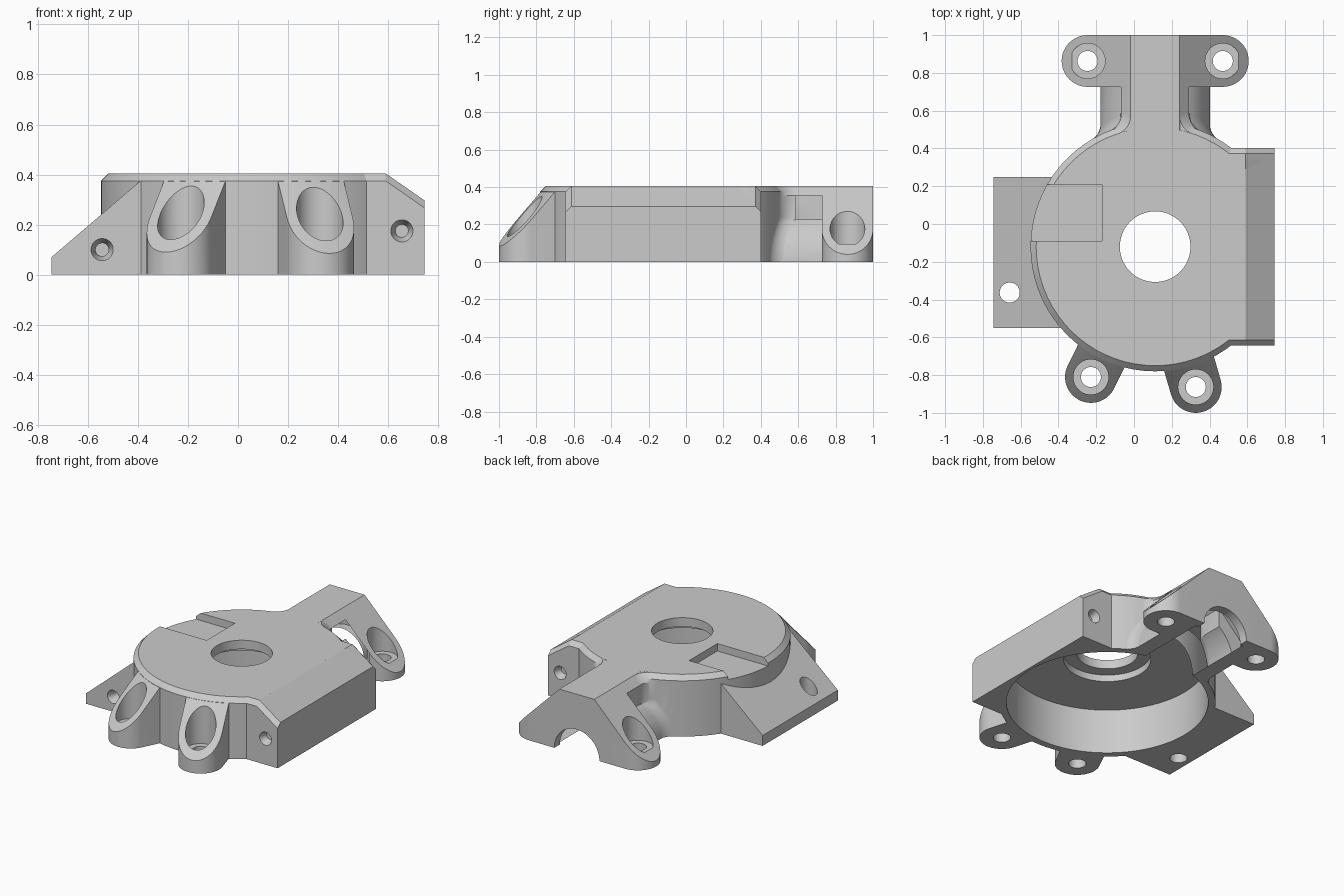
import bpy, bmesh, math
from mathutils import Vector, Matrix

if "Cube" in bpy.data.objects:
    bpy.data.objects.remove(bpy.data.objects["Cube"])

GREY = (0.6, 0.6, 0.6, 1)
grey = bpy.data.materials.new("machined grey")
grey.use_nodes = True
grey.diffuse_color = GREY
grey.node_tree.nodes["Principled BSDF"].inputs["Base Color"].default_value = GREY

CX, CY, TOP, R = 0.112, -0.12, 0.405, 0.66
RIM = TOP - 0.03
SEG = 72


def make(name, bm):
    bmesh.ops.recalc_face_normals(bm, faces=bm.faces)
    me = bpy.data.meshes.new(name)
    bm.to_mesh(me)
    bm.free()
    me.materials.append(grey)
    ob = bpy.data.objects.new(name, me)
    bpy.context.collection.objects.link(ob)
    return ob


def hull(name, pts):
    """Convex solid around a set of points."""
    bm = bmesh.new()
    for p in pts:
        bm.verts.new(p)
    out = bmesh.ops.convex_hull(bm, input=bm.verts)
    inside = [g for g in out["geom_interior"] if isinstance(g, bmesh.types.BMVert)]
    bmesh.ops.delete(bm, geom=inside, context="VERTS")
    bmesh.ops.dissolve_limit(bm, angle_limit=0.002, verts=bm.verts, edges=bm.edges)
    return make(name, bm)


def loft(name, levels):
    """Solid through a stack of outlines with equal point counts."""
    bm = bmesh.new()
    rows = [[bm.verts.new(p) for p in level] for level in levels]
    n = len(rows[0])
    for a, b in zip(rows, rows[1:]):
        for i in range(n):
            j = (i + 1) % n
            bm.faces.new((a[i], a[j], b[j], b[i]))
    bm.faces.new(rows[0])
    bm.faces.new(rows[-1])
    bmesh.ops.triangulate(bm, faces=bm.faces)
    return make(name, bm)


def cyl(name, x, y, z0, z1, r, r_top=None):
    bm = bmesh.new()
    bmesh.ops.create_cone(bm, cap_ends=True, segments=SEG, radius1=r,
                          radius2=r if r_top is None else r_top, depth=z1 - z0,
                          matrix=Matrix.Translation((x, y, (z0 + z1) / 2)))
    return make(name, bm)


def cyl_y(name, x, z, y0, y1, r, r_end=None):
    """Cylinder or cone lying along y, from y0 to y1."""
    ob = cyl(name, 0, 0, 0, abs(y1 - y0), r, r_end)
    turn = -math.pi / 2 if y1 > y0 else math.pi / 2
    ob.data.transform(Matrix.Translation((x, y0, z)) @ Matrix.Rotation(turn, 4, "X"))
    return ob


def box(name, x, y, z):
    return hull(name, [(a, b, c) for a in x for b in y for c in z])


def ring(x, y, r, n=48):
    return [(x + r * math.cos(2 * math.pi * i / n), y + r * math.sin(2 * math.pi * i / n))
            for i in range(n)]


def prism_y(name, profile, y0, y1):
    return hull(name, [(x, y, z) for x, z in profile for y in (y0, y1)])


def combine(base, part, op):
    mod = base.modifiers.new(op, "BOOLEAN")
    mod.operation, mod.object, mod.solver = op, part, "EXACT"
    bpy.context.view_layer.objects.active = base
    bpy.ops.object.modifier_apply(modifier=mod.name)
    bpy.data.objects.remove(part)


# Round body with a bevelled top rim, trimmed flat and sloped on one side
housing = cyl("gear_housing", CX, CY, 0, RIM, R)
combine(housing, cyl("rim_bevel", CX, CY, RIM, TOP, R, R - 0.03), "UNION")
combine(housing, box("side_trim", (0.745, 1), (-1, 1), (-0.1, 0.6)), "DIFFERENCE")
slope = [(0.59, TOP), (0.775, 0.276), (0.775, 0.6), (0.59, 0.6)]
combine(housing, prism_y("slope_trim", slope, -1, 1), "DIFFERENCE")
add = []

# Sloped side block
block = [(x, y, 0) for x in (CX, 0.745) for y in (-0.643, 0.402)]
for x, drop in ((CX, 0), (0.59, 0), (0.745, 0.108)):
    block += [(x, y, TOP - drop) for y in (-0.613, 0.372)]
    block += [(x, y, RIM - drop) for y in (-0.643, 0.402)]
add.append(hull("side_block", block))

# Mounting wedge on the other side
wedge = [(-0.745, 0), (-0.745, 0.07), (-0.39, RIM), (-0.2, RIM), (-0.2, 0)]
add.append(prism_y("mount_wedge", wedge, -0.55, 0.25))

# Front screw lugs, their tops carrying the rim bevel on down
lugs = [(-0.228, -0.81), (0.327, -0.863)]
centre = Vector((CX, CY))
for x, y in lugs:
    axis = (Vector((x, y)) - centre).normalized()
    side = Vector((-axis.y, axis.x))
    foot = [Vector(p) for p in ring(x, y, 0.137)]
    foot = [p for p in foot if (p - centre).length > 0.655]
    for i in range(-4, 5):
        w = 0.137 * i / 4
        foot.append(centre + axis * math.sqrt(0.655 ** 2 - w * w) + side * w)
    pts = []
    for p in foot:
        pts += [(*p, 0), (*p, 0.373 - 1.15 * ((p - centre).length - R))]
    add.append(hull("front_lug", pts))

# Rear bar with rounded, sloping ends
bar_ends = [(CX - 0.358, 0.863), (CX + 0.358, 0.863)]
outline = [p for c in bar_ends for p in ring(*c, 0.137)]
outline += [(CX + s, y) for s in (-0.13, 0.13) for y in (0.726, 1.0)]
pts = []
for x, y in outline:
    pts += [(x, y, 0), (x, y, TOP - max(0, abs(x - CX) - 0.13))]
add.append(hull("rear_bar", pts))

# Neck joining the bar, wrapped by a half-round shaft sleeve
neck = [(-0.18, 0), (-0.18, 0.355), (-0.13, TOP), (0.13, TOP), (0.18, 0.355), (0.18, 0)]
add.append(prism_y("neck", [(CX + w, z) for w, z in neck], 0.3, 0.8))
arc = [math.pi * i / 32 for i in range(33)]
sleeve = [(CX + 0.29 * math.cos(a), 0.29 * math.sin(a)) for a in arc]
add.append(prism_y("shaft_sleeve", sleeve, 0.35, 0.76))

# Concave fillets where the neck and sleeve flow into the round body
section = [(0.29 * math.cos(a), 0.29 * math.sin(a)) for a in arc[:10]]
section += [(0.18, 0.24), (0.18, 0.355), (0.16, RIM), (0.131, TOP - 0.001)]
FR, INSET = 0.1, 0.0012
for s in (-1, 1):
    levels = []
    for w, z in section:
        body = R - max(0, z - RIM) - INSET
        fx = w - INSET + FR
        rise = math.sqrt((body + FR) ** 2 - fx ** 2)
        fy, end = CY + rise, math.pi + math.atan2(rise, fx)
        level = [(0.08, 0.41), (0.08, fy)]
        for i in range(9):
            a = math.pi + (end - math.pi) * i / 8
            level.append((fx + FR * math.cos(a), fy + FR * math.sin(a)))
        levels.append([(CX + s * x, y, z + 0.0005) for x, y in level])
    add.append(loft("neck_fillet", levels))

for part in add:
    combine(housing, part, "UNION")

# Hollow underside, bearing seat, shaft passage and screw holes
cuts = [cyl("cavity", CX, CY, -0.1, 0.3, 0.615),
        cyl("bearing_hole", CX, CY, 0.1, 0.6, 0.187),
        cyl("bearing_seat", CX, CY, 0.1, 0.345, 0.265),
        box("top_recess", (-0.8, -0.17), (-0.09, 0.21), (0.355, 0.6)),
        cyl_y("shaft_bore", CX, 0, 0.3, 1.1, 0.168),
        cyl_y("shaft_seat", CX, 0, 0.31, 0.94, 0.187),
        cyl("wedge_hole", -0.658, -0.363, -0.1, 0.5, 0.053)]
for x, y in lugs + bar_ends:
    cuts += [cyl("screw_hole", x, y, -0.1, 0.6, 0.053),
             cyl("screw_counterbore", x, y, 0.095, 0.7, 0.093)]
for x, z, y, d in ((-0.543, 0.1, -0.55, 1), (0.655, 0.175, -0.643, 1), (0.655, 0.175, 0.402, -1)):
    cuts += [cyl_y("side_screw_hole", x, z, y - d * 0.05, y + d * 0.2, 0.026),
             cyl_y("side_countersink", x, z, y - d * 0.01, y + d * 0.05, 0.048, 0.026)]
for part in cuts:
    combine(housing, part, "DIFFERENCE")

bpy.ops.object.select_all(action="DESELECT")
housing.select_set(True)
bpy.context.view_layer.objects.active = housing
bpy.ops.object.shade_smooth_by_angle(angle=math.radians(25))
